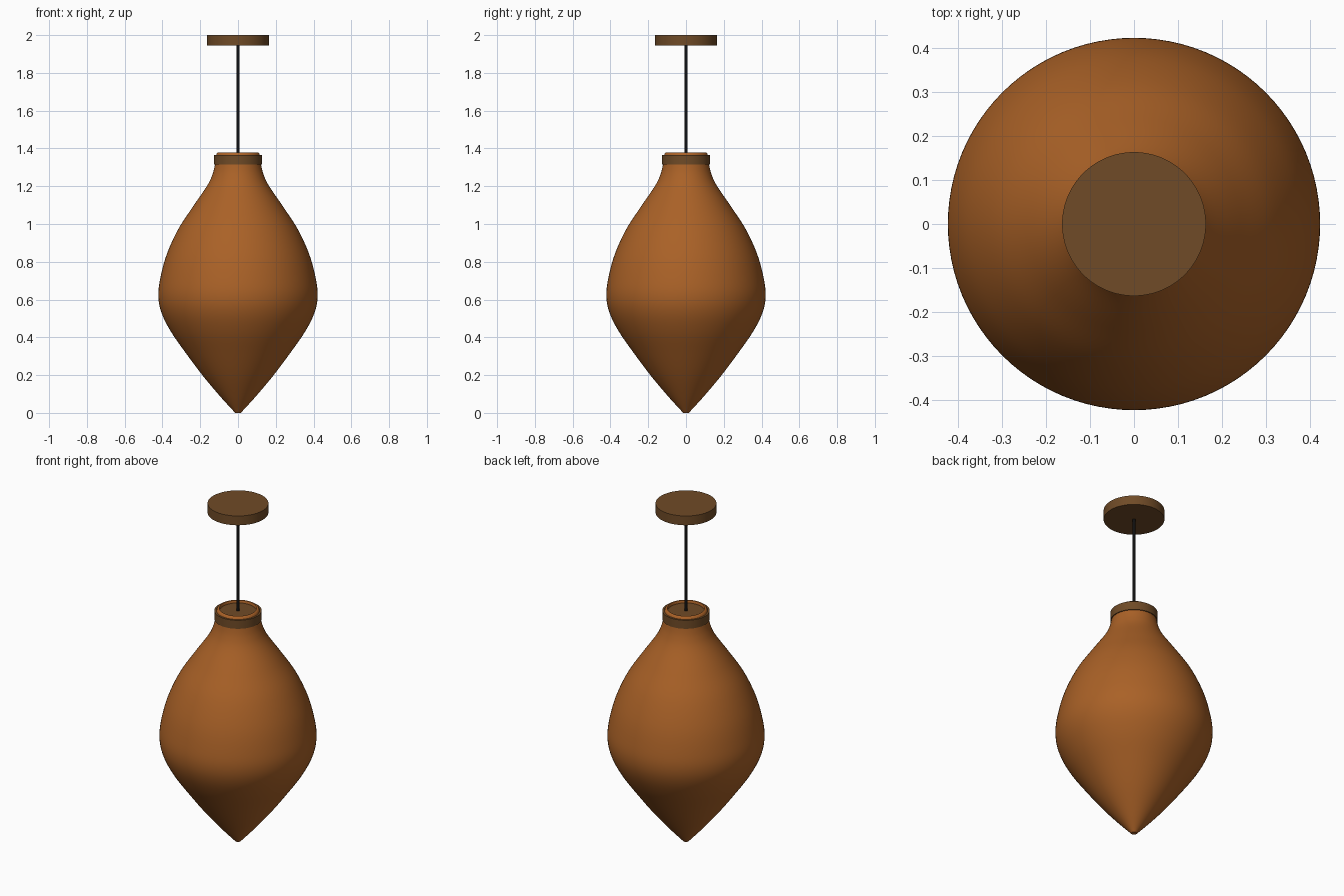
import bpy, bmesh, math
from mathutils import Vector

cube = bpy.data.objects.get("Cube")
if cube:
    bpy.data.objects.remove(cube, do_unlink=True)


def material(name, rgb, roughness=0.5):
    m = bpy.data.materials.new(name)
    m.use_nodes = True
    m.diffuse_color = (*rgb, 1)
    bsdf = m.node_tree.nodes["Principled BSDF"]
    bsdf.inputs["Base Color"].default_value = (*rgb, 1)
    bsdf.inputs["Roughness"].default_value = roughness
    return m


amber = material("amber glass", (0.40, 0.12, 0.02), 0.3)
bronze = material("bronze metal", (0.16, 0.07, 0.02))
black = material("black cord", (0.005, 0.005, 0.005))


def smooth_path(points, steps=6):
    """Catmull-Rom curve through the (radius, height) points."""
    p = [Vector(q) for q in points]
    p = [2 * p[0] - p[1]] + p + [2 * p[-1] - p[-2]]
    out = []
    for a, b, c, d in zip(p, p[1:], p[2:], p[3:]):
        for i in range(steps):
            t = i / steps
            out.append(0.5 * (2 * b + (c - a) * t + (2 * a - 5 * b + 4 * c - d) * t ** 2
                              + (3 * b - a - 3 * c + d) * t ** 3))
    return [tuple(v) for v in out] + [points[-1]]


def lathe(name, profile, mat, sides=96):
    """Turn a (radius, height) profile around the z axis."""
    bm = bmesh.new()
    verts = [bm.verts.new((r, 0, z)) for r, z in profile]
    edges = [bm.edges.new(pair) for pair in zip(verts, verts[1:])]
    bmesh.ops.spin(bm, geom=verts + edges, cent=(0, 0, 0), axis=(0, 0, 1),
                   angle=2 * math.pi, steps=sides, use_duplicate=False)
    bmesh.ops.remove_doubles(bm, verts=bm.verts, dist=0.0002)
    bmesh.ops.recalc_face_normals(bm, faces=bm.faces)
    mesh = bpy.data.meshes.new(name)
    bm.to_mesh(mesh)
    bm.free()
    obj = bpy.data.objects.new(name, mesh)
    bpy.context.collection.objects.link(obj)
    mesh.materials.append(mat)
    bpy.ops.object.select_all(action="DESELECT")
    obj.select_set(True)
    bpy.context.view_layer.objects.active = obj
    bpy.ops.object.shade_smooth_by_angle(angle=math.radians(35))
    return obj


def cylinder(name, radius, bottom, top, mat, sides=96):
    return lathe(name, [(0, bottom), (radius, bottom), (radius, top), (0, top)], mat, sides)


# Teardrop shade with a rounded lip
body = smooth_path([(0.015, 0.0), (0.095, 0.088), (0.185, 0.195), (0.275, 0.315),
                    (0.355, 0.43), (0.405, 0.53), (0.422, 0.62), (0.41, 0.72),
                    (0.377, 0.84), (0.318, 0.97), (0.24, 1.09), (0.165, 1.2),
                    (0.136, 1.26), (0.122, 1.315), (0.117, 1.36)])
lip = smooth_path([(0.112, 1.374), (0.105, 1.379), (0.098, 1.374), (0.096, 1.34)], 3)
lathe("shade", [(0, 0)] + body + lip, amber)

# Collar band around the neck, and the cap closing it
lathe("collar", [(0.116, 1.315), (0.127, 1.315), (0.127, 1.365), (0.116, 1.365)], bronze)
cylinder("neck_cap", 0.098, 1.34, 1.364, bronze)

# Cord and ceiling plate
cylinder("cord", 0.008, 1.35, 1.95, black, 24)
cylinder("ceiling_plate", 0.163, 1.945, 2.0, bronze)
